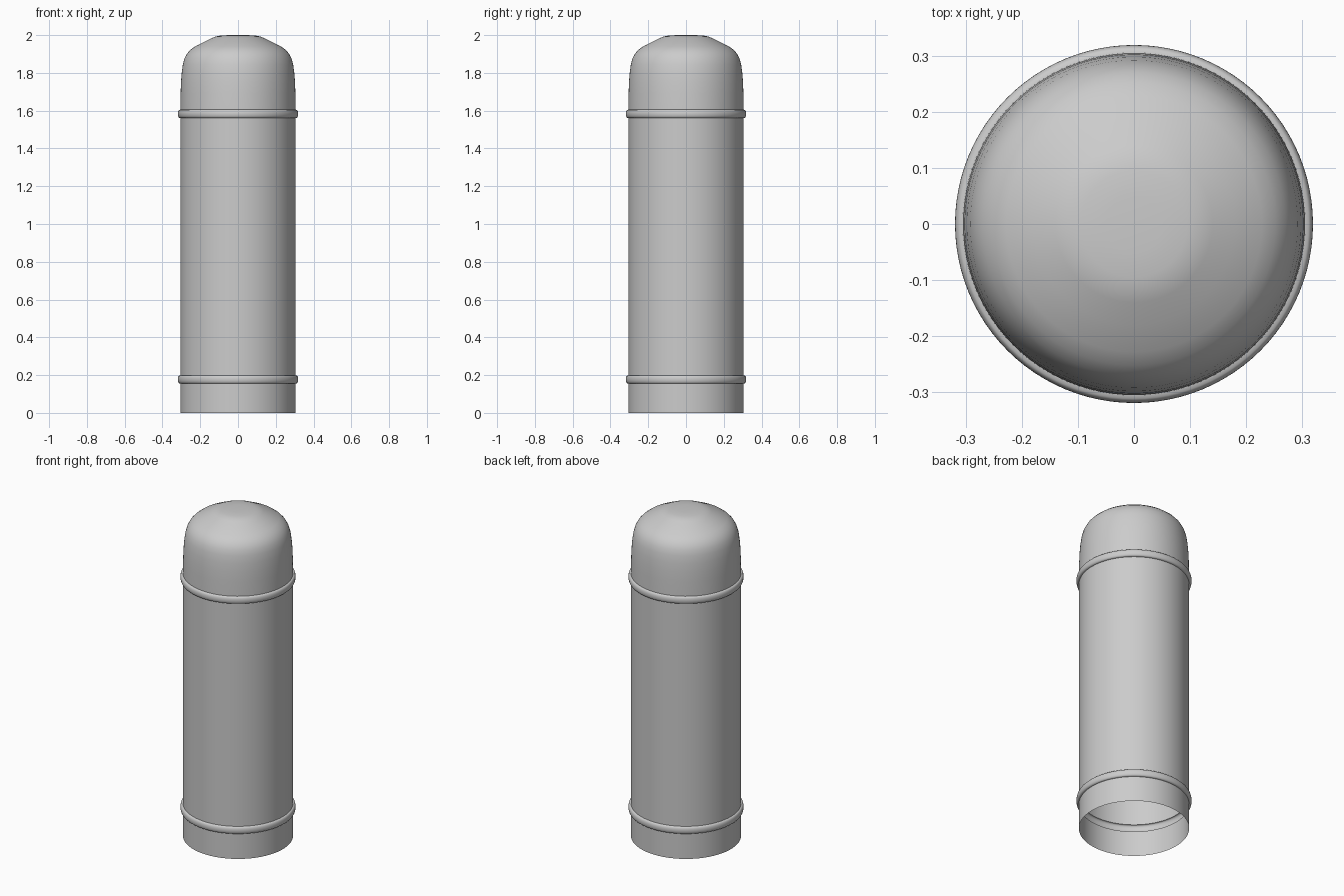
import bpy, bmesh, math

if "Cube" in bpy.data.objects:
    bpy.data.objects.remove(bpy.data.objects["Cube"])

SEGMENTS = 96
WALL = 0.305   # radius of the main body


def lathe(name, profile):
    """Spin a (radius, z) profile around the z axis."""
    bm = bmesh.new()
    verts = [bm.verts.new((r, 0, z)) for r, z in profile]
    edges = [bm.edges.new(pair) for pair in zip(verts, verts[1:])]
    bmesh.ops.spin(bm, geom=verts + edges, cent=(0, 0, 0), axis=(0, 0, 1),
                   angle=math.tau, steps=SEGMENTS, use_merge=True)
    bmesh.ops.remove_doubles(bm, verts=bm.verts, dist=1e-5)
    bmesh.ops.recalc_face_normals(bm, faces=bm.faces)
    mesh = bpy.data.meshes.new(name)
    bm.to_mesh(mesh)
    bm.free()
    obj = bpy.data.objects.new(name, mesh)
    bpy.context.collection.objects.link(obj)
    bpy.ops.object.select_all(action='DESELECT')
    obj.select_set(True)
    bpy.context.view_layer.objects.active = obj
    bpy.ops.object.shade_smooth_by_angle(angle=math.radians(35))
    return obj


def bead(z, half=0.022, depth=0.014, steps=10):
    """Rounded raised band in the wall, listed from bottom to top."""
    pts = []
    for i in range(steps + 1):
        a = math.pi * i / steps
        pts.append((WALL + depth * math.sin(a) ** 0.7 if 0 < i < steps else WALL,
                    z - half * math.cos(a)))
    return pts


# Open-bottomed tube with two raised bands and a rounded cap, one thin shell
cap = [(0.304, 1.69), (0.302, 1.75), (0.298, 1.80), (0.292, 1.845),
       (0.283, 1.877), (0.27, 1.902), (0.252, 1.922), (0.228, 1.94),
       (0.18, 1.964), (0.14, 1.984), (0.12, 1.992), (0.095, 1.997),
       (0.05, 2.0), (0, 2.0)]
lathe("capped_tube", [(WALL, 0)] + bead(0.177) + bead(1.583) + cap)
